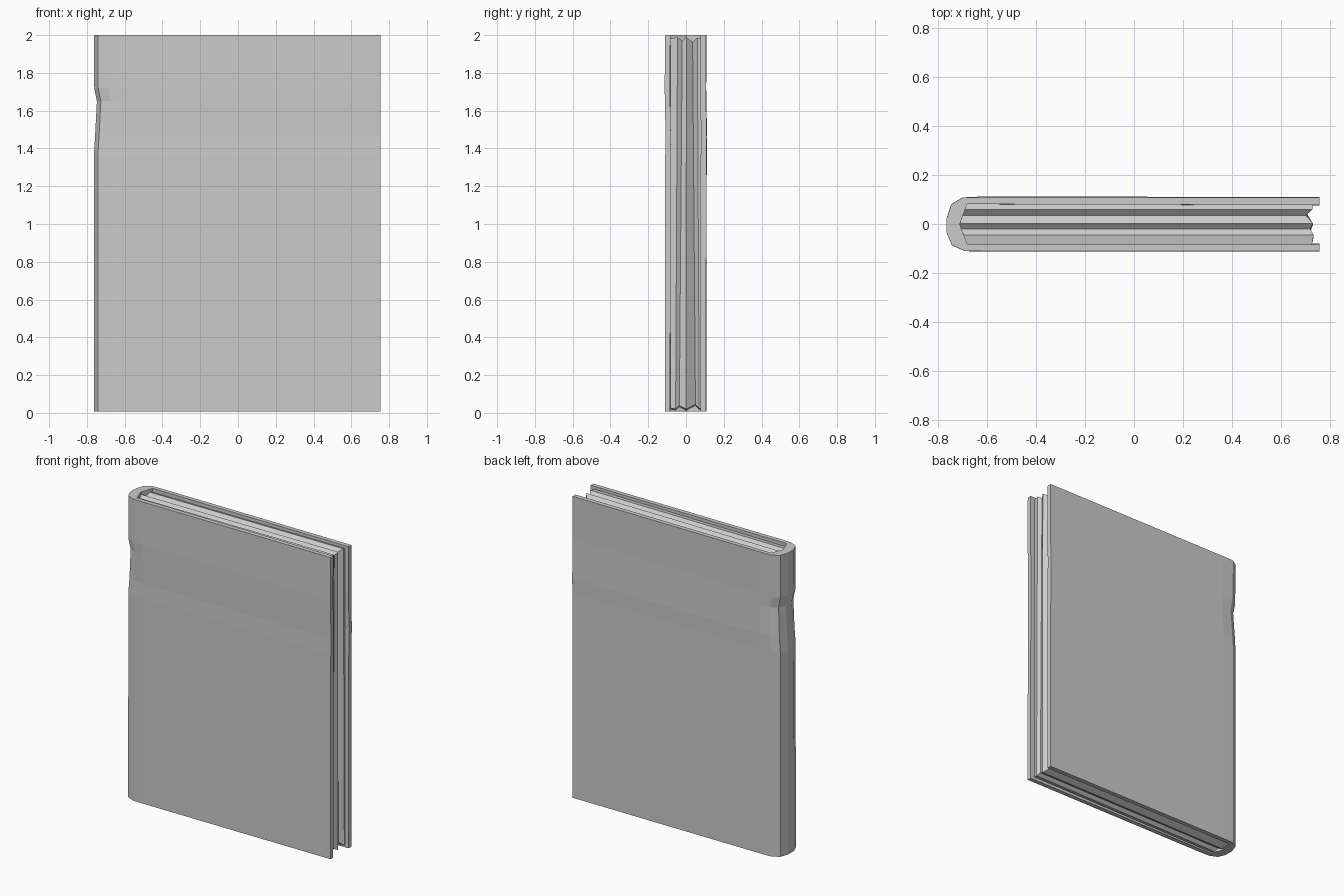
import bpy
import bmesh

cube = bpy.data.objects.get("Cube")
if cube:
    bpy.data.objects.remove(cube, do_unlink=True)

# One plain grey for the whole book
grey = bpy.data.materials.new("plain grey")
grey.use_nodes = True
GREY = (0.6, 0.6, 0.6, 1)
grey.diffuse_color = GREY
grey.node_tree.nodes["Principled BSDF"].inputs["Base Color"].default_value = GREY


def loft(name, rings):
    """Skin a list of equal-length rings and close both ends."""
    bm = bmesh.new()
    loops = [[bm.verts.new(p) for p in ring] for ring in rings]
    count = len(loops[0])
    for a, b in zip(loops, loops[1:]):
        for i in range(count):
            j = (i + 1) % count
            bm.faces.new((a[i], a[j], b[j], b[i]))
    ends = [bm.faces.new(loops[0]), bm.faces.new(loops[-1])]
    bmesh.ops.triangulate(bm, faces=ends)
    bmesh.ops.recalc_face_normals(bm, faces=bm.faces)
    mesh = bpy.data.meshes.new(name)
    bm.to_mesh(mesh)
    bm.free()
    mesh.materials.append(grey)
    obj = bpy.data.objects.new(name, mesh)
    bpy.context.collection.objects.link(obj)
    return obj


# Cover: C-shaped section, front board round the spine to the back board
outer = [(0.755, -0.11), (-0.62, -0.11), (-0.69, -0.108), (-0.742, -0.085),
         (-0.763, -0.035), (-0.763, 0.025), (-0.745, 0.08), (-0.70, 0.108),
         (-0.62, 0.11), (0.755, 0.108)]
inner = [(0.755, 0.078), (-0.68, 0.082), (-0.71, 0.0), (-0.68, -0.08),
         (0.755, -0.082)]

# Height, shift of the boards in y, and inward dent at the spine
levels = [(0.008, -0.002, 0), (1.36, 0.0, 0), (1.46, 0.002, 0.006),
          (1.65, -0.002, 0.016), (1.72, -0.003, 0.002), (2.0, -0.001, 0)]


def cover_ring(z, shift, dent):
    ring = []
    for x, y in outer:
        near_spine = x < -0.65
        ring.append((x + dent * near_spine,
                     y * (1 - 2.5 * dent * near_spine) + shift, z))
    return ring + [(x, y + shift, z) for x, y in inner]


loft("cover", [cover_ring(*level) for level in levels])

# Pages: uneven layers, each (y at top, y at bottom, spine x, fore-edge x, inset)
layers = [(-0.083, -0.083, -0.68, 0.725, 0.018),
          (-0.045, -0.055, -0.70, 0.732, 0.012),
          (-0.020, -0.035, -0.71, 0.718, 0.030),
          (0.002, 0.000, -0.71, 0.730, 0.012),
          (0.035, 0.050, -0.70, 0.700, 0.036),
          (0.060, 0.070, -0.69, 0.728, 0.014),
          (0.083, 0.083, -0.68, 0.728, 0.020)]
loft("pages", [[(x0, yb, gap), (x1, yb, gap + 0.008),
                (x1, yt, 2 - gap), (x0, yt, 1.995 - gap)]
               for yt, yb, x0, x1, gap in layers])
